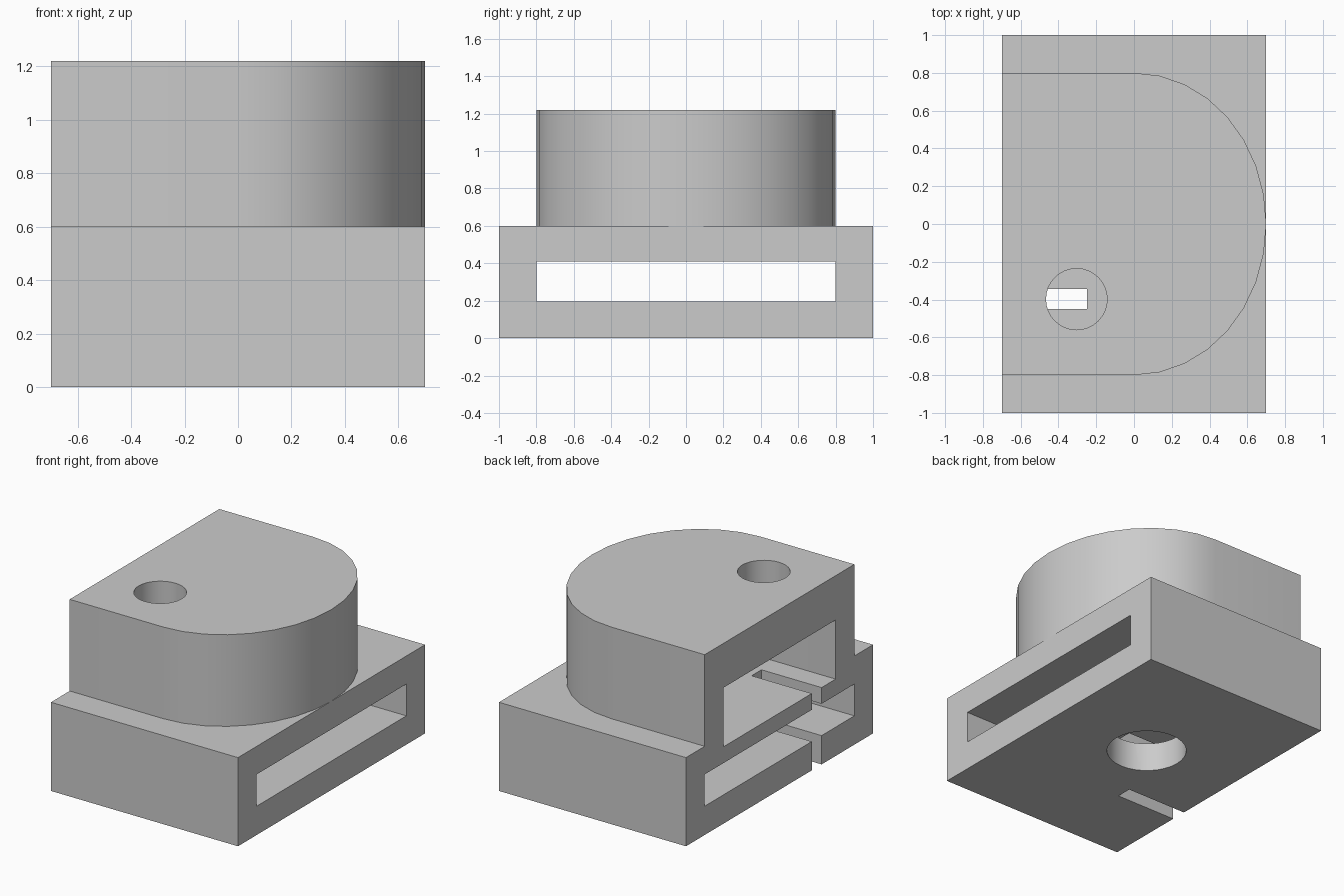
import bpy, bmesh, math

if "Cube" in bpy.data.objects:
    bpy.data.objects.remove(bpy.data.objects["Cube"])

grey = bpy.data.materials.new("plain grey")
grey.diffuse_color = (0.6, 0.6, 0.6, 1)
grey.use_nodes = True
grey.node_tree.nodes["Principled BSDF"].inputs["Base Color"].default_value = grey.diffuse_color


def prism(name, outline, z0, z1):
    """Extrude a counter-clockwise xy outline from z0 to z1."""
    bm = bmesh.new()
    face = bm.faces.new([bm.verts.new((x, y, z0)) for x, y in outline])
    top = bmesh.ops.extrude_face_region(bm, geom=[face])["geom"]
    for v in top:
        if isinstance(v, bmesh.types.BMVert):
            v.co.z = z1
    bmesh.ops.recalc_face_normals(bm, faces=bm.faces)
    mesh = bpy.data.meshes.new(name)
    bm.to_mesh(mesh)
    bm.free()
    mesh.materials.append(grey)
    obj = bpy.data.objects.new(name, mesh)
    bpy.context.collection.objects.link(obj)
    return obj


def rect(x0, x1, y0, y1):
    return [(x0, y0), (x1, y0), (x1, y1), (x0, y1)]


def arc(cx, cy, rx, ry, a0, a1, n):
    step = math.radians(a1 - a0) / n
    start = math.radians(a0)
    return [(cx + rx * math.cos(start + i * step),
             cy + ry * math.sin(start + i * step)) for i in range(n + 1)]


def d_shape(x0, rx, ry):
    """Straight back edge at x0, half-ellipse on the +x side."""
    return [(x0, -ry)] + arc(0, 0, rx, ry, -90, 90, 16) + [(x0, ry)]


def circle(cx, cy, r):
    return arc(cx, cy, r, r, 0, 360, 32)[:-1]


def cut(obj, cutters):
    bpy.ops.object.select_all(action='DESELECT')
    bpy.context.view_layer.objects.active = obj
    obj.select_set(True)
    for c in cutters:
        mod = obj.modifiers.new("cut", 'BOOLEAN')
        mod.operation = 'DIFFERENCE'
        mod.solver = 'EXACT'
        mod.object = c
        bpy.ops.object.modifier_apply(modifier=mod.name)
    bpy.ops.object.shade_smooth_by_angle(angle=math.radians(30))


# Solid parts
base = prism("base_block", rect(-0.7, 0.7, -1, 1), 0, 0.6)
housing = prism("rounded_housing", d_shape(-0.7, 0.7, 0.8), 0.6, 1.22)

# Openings
pocket = prism("upper_pocket_cutter", d_shape(-0.9, 0.5, 0.6), 0.52, 0.92)
channel = prism("through_channel_cutter", rect(-0.9, 0.9, -0.8, 0.8), 0.195, 0.41)
notch = prism("notch_cutter", rect(-0.9, -0.25, -0.45, -0.345), -0.2, 0.56)
top_hole = prism("top_hole_cutter", circle(-0.304, -0.398, 0.162), 0.8, 1.4)
bottom_hole = prism("bottom_hole_cutter", circle(-0.02, 0.1, 0.25), -0.2, 0.3)

cut(base, [pocket, channel, notch, bottom_hole])
cut(housing, [pocket, top_hole])

# Remove the cutters
for c in (pocket, channel, notch, top_hole, bottom_hole):
    bpy.data.objects.remove(c, do_unlink=True)
